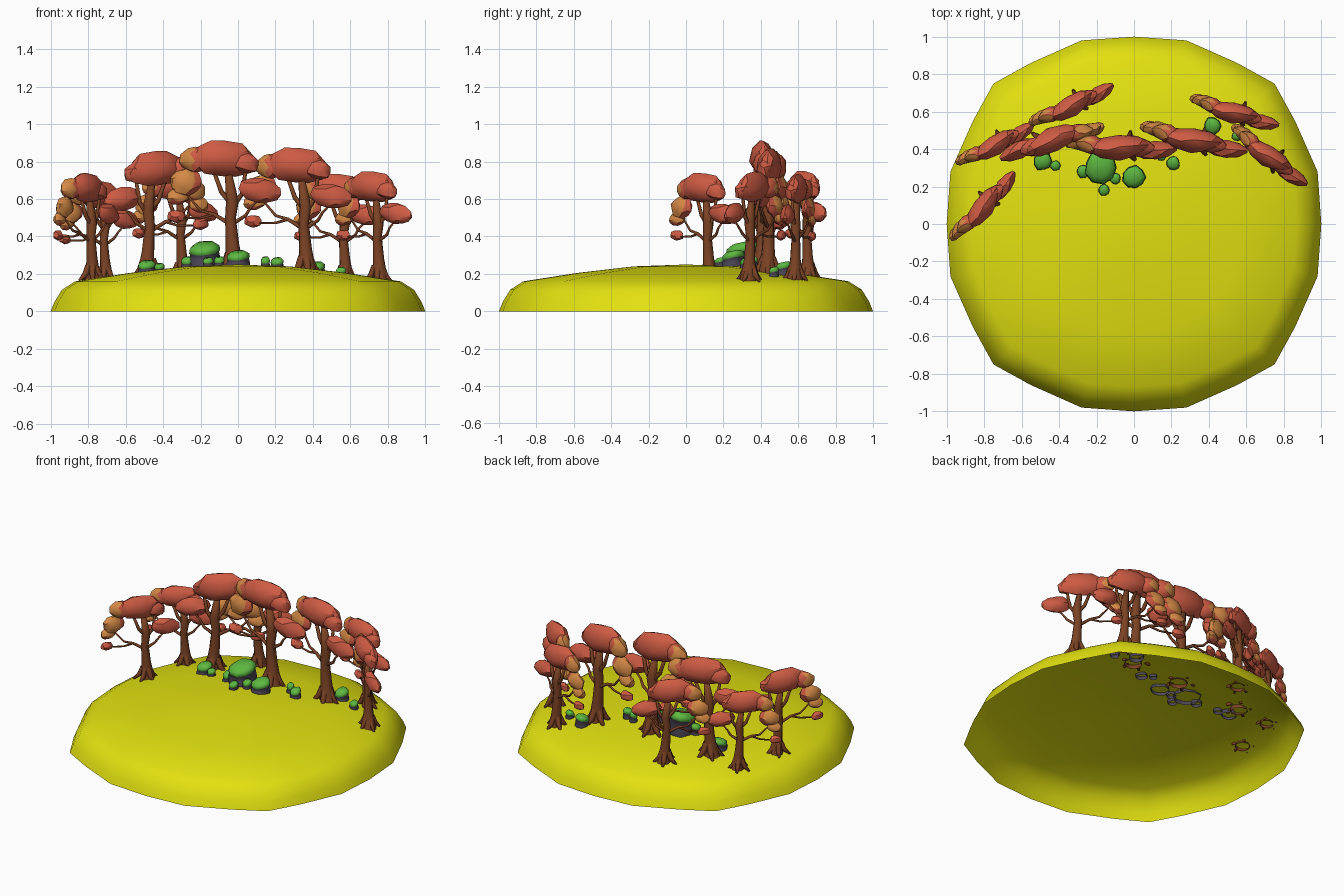
import bpy, bmesh, math, random
from mathutils import Vector, Matrix

if "Cube" in bpy.data.objects:
    bpy.data.objects.remove(bpy.data.objects["Cube"])

random.seed(4)


def material(name, rgb):
    m = bpy.data.materials.new(name)
    m.diffuse_color = (*rgb, 1)
    m.use_nodes = True
    m.node_tree.nodes["Principled BSDF"].inputs["Base Color"].default_value = m.diffuse_color
    return m


YELLOW = material("yellow_grass", (0.76, 0.75, 0.005))
RED = material("red_leaves", (0.61, 0.105, 0.057))
ORANGE = material("orange_leaves", (0.66, 0.25, 0.06))
BROWN = material("brown_bark", (0.2, 0.056, 0.018))
STONE = material("grey_stone", (0.075, 0.062, 0.092))
MOSS = material("green_moss", (0.11, 0.48, 0.052))


def to_mesh(name, bm, mats, angle=None):
    me = bpy.data.meshes.new(name)
    if angle:
        for f in bm.faces:
            f.smooth = True
        for e in bm.edges:
            if len(e.link_faces) == 2 and e.calc_face_angle(0) > angle:
                e.smooth = False
    bm.to_mesh(me)
    bm.free()
    for m in mats:
        me.materials.append(m)
    return me


def add(name, me, loc=(0, 0, 0), rot=0, scale=1):
    ob = bpy.data.objects.new(name, me)
    ob.location, ob.rotation_euler, ob.scale = loc, (0, 0, rot), (scale,) * 3
    bpy.context.collection.objects.link(ob)
    return ob


def bridge(bm, a, b):
    n = len(a)
    return [bm.faces.new((a[i], a[(i + 1) % n], b[(i + 1) % n], b[i])) for i in range(n)]


# Ground: open-bottomed rounded-square dome
PROFILE = [(1, 0), (0.98, 0.05), (0.94, 0.115), (0.87, 0.16),
           (0.58, 0.205), (0.28, 0.24), (0, 0.25)]


def ground_z(x, y):
    s = math.hypot(x, y) / 1.02
    for (s1, z1), (s0, z0) in zip(PROFILE, PROFILE[1:]):
        if s0 <= s <= s1:
            return z0 + (z1 - z0) * (s - s0) / (s1 - s0)
    return 0


quarter = [(1, 0), (0.98, 0.28), (0.86, 0.55), (0.75, 0.75), (0.55, 0.86), (0.28, 0.98)]
outline = [Matrix.Rotation(k * math.pi / 2, 2) @ Vector(p) for k in range(4) for p in quarter]
bm = bmesh.new()
prev = None
for s, z in PROFILE[:-1]:
    ring = [bm.verts.new((p.x * s, p.y * s, z)) for p in outline]
    if prev:
        bridge(bm, prev, ring)
    prev = ring
tip = bm.verts.new((0, 0, 0.25))
for i in range(len(prev)):
    bm.faces.new((prev[i], prev[(i + 1) % len(prev)], tip))
add("grassy_hill", to_mesh("grassy_hill", bm, [YELLOW], 1.0))


# Tree wood: tapered tubes for trunk, roots and branches
def tube(bm, pts, radii, sides=6):
    pts = [Vector(p) for p in pts]
    prev = None
    for i, (p, r) in enumerate(zip(pts, radii)):
        d = pts[min(i + 1, len(pts) - 1)] - pts[max(i - 1, 0)]
        q = Vector((0, 0, 1)).rotation_difference(d.normalized())
        ring = [bm.verts.new(p + q @ Vector((r * math.cos(a), r * math.sin(a), 0)))
                for a in (2 * math.pi * k / sides for k in range(sides))]
        if prev:
            bridge(bm, prev, ring)
        prev = ring
    bm.faces.new(prev)


def make_wood():
    bm = bmesh.new()
    tube(bm, [(0.015, 0, -0.02), (0.008, 0, 0.05), (0, 0, 0.13), (-0.01, 0, 0.27),
              (0, 0, 0.36), (-0.02, 0, 0.5)],
         [0.058, 0.044, 0.036, 0.029, 0.034, 0.02], 8)
    for a in (0.2, 1.5, 2.8, 4.0, 5.2):
        c, s = math.cos(a), math.sin(a)
        tube(bm, [(0.02 * c, 0.02 * s, 0.08), (0.05 * c, 0.05 * s, 0.022),
                  (0.095 * c, 0.085 * s, -0.015)], [0.026, 0.02, 0.008], 5)
    for pts, r in [
        ([(0, 0, 0.33), (0.05, 0, 0.4), (0.07, 0.0, 0.52)], 0.016),
        ([(0, 0, 0.34), (-0.06, 0, 0.41), (-0.1, 0.0, 0.52)], 0.017),
        ([(0, 0, 0.24), (0.07, 0, 0.285), (0.1, -0.01, 0.33), (0.15, -0.01, 0.38)], 0.012),
        ([(0, 0, 0.23), (-0.1, 0.005, 0.29), (-0.17, 0.01, 0.31), (-0.25, 0.02, 0.4)], 0.013),
        ([(-0.1, 0.005, 0.29), (-0.17, 0.01, 0.27), (-0.28, 0.02, 0.27)], 0.009),
    ]:
        tube(bm, pts, [r * (1 - 0.18 * i) for i in range(len(pts))], 5)
    return to_mesh("tree_wood", bm, [BROWN], 0.7)


# Tree foliage: thin lumpy leaf clumps in one plane, orange at one end
def clump(bm, c, size, tilt=0.0, yaw=0.0):
    vs = bmesh.ops.create_icosphere(bm, subdivisions=2, radius=1)["verts"]
    rot = Matrix.Rotation(yaw, 3, 'Z') @ Matrix.Rotation(tilt, 3, 'Y')
    for v in vs:
        p = v.co * random.uniform(0.9, 1.08)
        p.y = math.copysign(abs(p.y) ** 1.35, p.y)
        if p.z < 0:
            p.z *= 0.75
        v.co = rot @ Vector((p.x * size[0], p.y * size[1], p.z * size[2])) + Vector(c)


def make_leaves():
    bm = bmesh.new()
    clump(bm, (-0.05, 0, 0.575), (0.17, 0.07, 0.115), 0.1, 0.12)
    clump(bm, (-0.19, 0.0, 0.575), (0.095, 0.055, 0.08), -0.1, -0.15)
    clump(bm, (0.06, 0.0, 0.56), (0.09, 0.05, 0.07), 0.2, 0.1)
    clump(bm, (0.145, -0.01, 0.41), (0.115, 0.05, 0.075), 0.15, 0.15)
    clump(bm, (-0.25, 0.01, 0.455), (0.085, 0.045, 0.085), -0.2, 0.1)
    clump(bm, (-0.29, 0.015, 0.38), (0.065, 0.035, 0.05), -0.1, 0.2)
    clump(bm, (-0.3, 0.02, 0.275), (0.05, 0.03, 0.04), 0.1, 0.2)
    bm.normal_update()
    for f in bm.faces:
        m = f.calc_center_median()
        if m.x < -0.205 and m.z > 0.34 and f.normal.z > -0.55:
            f.material_index = 1
    return to_mesh("tree_leaves", bm, [RED, ORANGE], 0.5)


wood, leaves = make_wood(), make_leaves()
for x, y, deg, s in [(-0.78, 0.12, 47, 0.82), (-0.71, 0.44, 27, 0.77), (-0.48, 0.43, 198, 0.96),
                     (-0.3, 0.65, 25, 0.82), (-0.03, 0.41, -3, 1.0), (0.36, 0.44, -13, 0.97),
                     (0.57, 0.585, -17, 0.82), (0.75, 0.34, -38, 0.84)]:
    loc = (x, y, ground_z(x, y) + 0.002)
    add("tree_trunk", wood, loc, math.radians(deg), s)
    add("tree_canopy", leaves, loc, math.radians(deg), s)


# Mossy rocks: faceted stone stump with a tilted green cap
def rock(x, y, r, top):
    bm = bmesh.new()
    z0 = ground_z(x, y) - 0.02
    h = top - z0
    cap = min(0.05, 0.38 * h)
    n = 9
    wob = [random.uniform(0.9, 1.08) for _ in range(n)]
    prev = None
    for k, (rr, z) in enumerate([(1.0, 0), (1.03, (h - cap) * 0.6), (0.92, h - cap),
                                 (1.0, h - cap * 0.9), (0.95, h - cap * 0.4), (0.6, h)]):
        ring = []
        for i in range(n):
            a = 2 * math.pi * i / n
            px, py = rr * r * wob[i] * math.cos(a), rr * r * wob[i] * math.sin(a)
            ring.append(bm.verts.new((px, py, z + (0.2 * py + 0.08 * px if k > 1 else 0))))
        if prev:
            for f in bridge(bm, prev, ring):
                f.material_index = int(k >= 3)
        prev = ring
    bm.faces.new(prev).material_index = 1
    add("mossy_rock", to_mesh("mossy_rock", bm, [STONE, MOSS], 0.5), (x, y, z0))


for spec in [(-0.18, 0.3, 0.085, 0.365), (0.0, 0.25, 0.06, 0.32), (-0.16, 0.18, 0.03, 0.285),
             (-0.27, 0.28, 0.035, 0.29), (-0.1, 0.24, 0.03, 0.29), (-0.49, 0.335, 0.048, 0.268),
             (-0.42, 0.31, 0.028, 0.255), (0.21, 0.325, 0.036, 0.285), (0.145, 0.36, 0.024, 0.29),
             (0.42, 0.525, 0.046, 0.262), (0.55, 0.47, 0.028, 0.235)]:
    rock(*spec)
